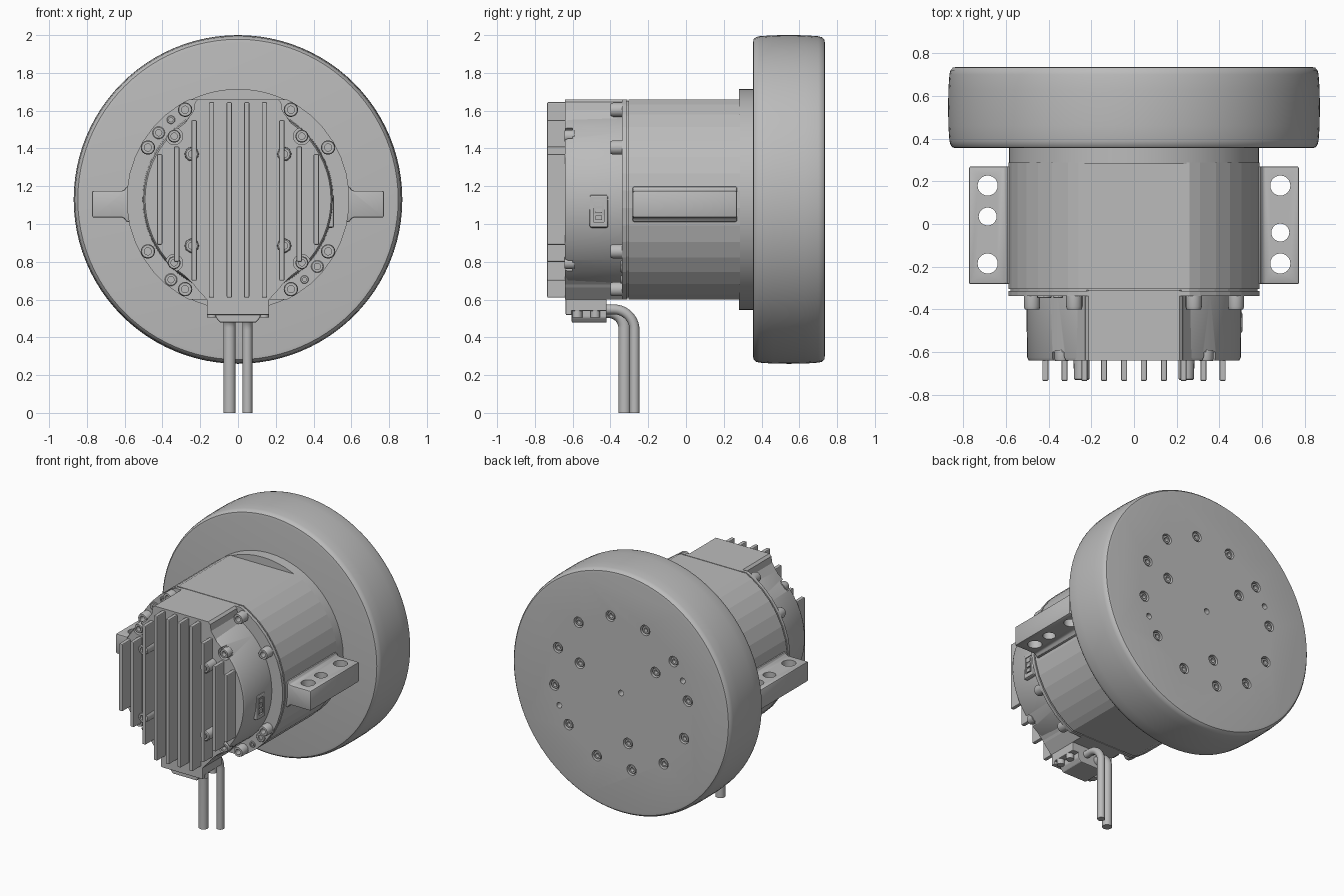
import bpy, bmesh, math
from mathutils import Matrix, Vector

if "Cube" in bpy.data.objects:
    bpy.data.objects.remove(bpy.data.objects["Cube"])

AXIS_Z = 1.13  # height of the motor and wheel axis

grey = bpy.data.materials.new("machined_grey")
grey.use_nodes = True
grey.diffuse_color = (0.5, 0.5, 0.5, 1)
grey.node_tree.nodes["Principled BSDF"].inputs["Base Color"].default_value = grey.diffuse_color


def activate(ob):
    bpy.ops.object.select_all(action="DESELECT")
    ob.select_set(True)
    bpy.context.view_layer.objects.active = ob


def smooth(ob, degrees=35):
    activate(ob)
    bpy.ops.object.shade_smooth_by_angle(angle=math.radians(degrees))


def finish(name, bm, bevel=0.0, smoothed=False):
    bmesh.ops.recalc_face_normals(bm, faces=bm.faces)
    mesh = bpy.data.meshes.new(name)
    bm.to_mesh(mesh)
    bm.free()
    mesh.materials.append(grey)
    ob = bpy.data.objects.new(name, mesh)
    bpy.context.collection.objects.link(ob)
    if bevel:
        mod = ob.modifiers.new("edge_rounding", "BEVEL")
        mod.width, mod.segments = bevel, 2
        mod.limit_method, mod.angle_limit = "ANGLE", math.radians(40)
        activate(ob)
        bpy.ops.object.modifier_apply(modifier=mod.name)
    if smoothed:
        smooth(ob)
    return ob


def lathe(bm, profile, segs=32, x=0.0, z=AXIS_Z):
    """Turn (radius, y) points around an axis parallel to y."""
    turn = [i * math.tau / segs for i in range(segs)]
    rings = [[bm.verts.new((x + r * math.cos(a), y, z + r * math.sin(a))) for a in turn]
             for r, y in profile]
    for a, b in zip(rings, rings[1:]):
        for i in range(segs):
            j = (i + 1) % segs
            bm.faces.new((a[i], a[j], b[j], b[i]))
    bm.faces.new(rings[0])
    bm.faces.new(rings[-1])


def prism(bm, outline, y0, y1):
    """Extrude an (x, z) outline along y."""
    a, b = ([bm.verts.new((x, y, z)) for x, z in outline] for y in (y0, y1))
    bm.faces.new(a)
    bm.faces.new(b)
    for i in range(len(a)):
        j = (i + 1) % len(a)
        bm.faces.new((a[i], a[j], b[j], b[i]))


def box(bm, lo, hi):
    prism(bm, [(lo[0], lo[2]), (hi[0], lo[2]), (hi[0], hi[2]), (lo[0], hi[2])], lo[1], hi[1])


def upright(bm, x, y, z0, z1, r, segs=24):
    bmesh.ops.create_cone(bm, cap_ends=True, segments=segs, radius1=r, radius2=r, depth=z1 - z0,
                          matrix=Matrix.Translation((x, y, (z0 + z1) / 2)))


def screw(bm, x, z, base, top, r):
    """Socket head screw lying along y, from base to top."""
    h = top - base
    lathe(bm, [(r, base), (r, base + .8 * h), (.88 * r, top), (.5 * r, top),
               (.5 * r, base + .4 * h)], 18, x, z)


def cut(ob, bm):
    tool = finish("cutter", bm)
    tool.hide_render = True
    mod = ob.modifiers.new("holes", "BOOLEAN")
    mod.operation, mod.object, mod.solver = "DIFFERENCE", tool, "EXACT"
    activate(ob)
    bpy.ops.object.modifier_apply(modifier=mod.name)
    bpy.data.objects.remove(tool)


def flatted(r, flat=0.53, segs=40):
    """Circle with its top and bottom cut flat."""
    pts = []
    for i in range(segs):
        a = (i + .5) * math.tau / segs
        pts.append((r * math.cos(a), r * math.sin(a)))
    start = math.asin(flat / r)
    pts = [p for p in pts if abs(p[1]) < flat]
    pts += [(r * math.cos(a), r * math.sin(a))
            for a in (start, math.pi - start, math.pi + start, -start)]
    pts.sort(key=lambda p: math.atan2(p[1], p[0]))
    return [(x, AXIS_Z + z) for x, z in pts]


# Wheel with slightly crowned tread
bm = bmesh.new()
lathe(bm, [(.83, .355), (.848, .358), (.859, .37), (.864, .39), (.869, .46), (.87, .545),
           (.869, .63), (.864, .7), (.859, .72), (.848, .732), (.83, .735)], 96)
wheel = finish("wheel", bm)

# Wheel bolts in counterbores: outer circle of twelve, inner three
bolts = [(.535, 21 + 30 * i) for i in range(12)] + [(.35, 21 + 120 * i) for i in range(3)]
pins = [(.535, 156), (.535, 336), (0, 0)]
bores, heads = bmesh.new(), bmesh.new()
for r, deg in bolts + pins:
    x, z = r * math.cos(math.radians(deg)), AXIS_Z + r * math.sin(math.radians(deg))
    is_bolt = (r, deg) in bolts
    size = .037 if is_bolt else .02
    lathe(bores, [(size, .69), (size, .76)], 20, x, z)
    if is_bolt:
        screw(heads, x, z, .685, .728, .03)
cut(wheel, bores)
smooth(wheel)
finish("wheel_bolts", heads, smoothed=True)

# Gearbox flange behind the body
bm = bmesh.new()
lathe(bm, [(.585, .28), (.585, .36)], 64)
finish("gearbox_flange", bm, smoothed=True)

# Motor body with flat top and bottom, seam groove and front lip
for name, r, flat, y0, y1 in (("motor_body", .59, .53, -.305, .287),
                              ("body_seam", .58, .52, -.32, -.3),
                              ("front_lip", .59, .53, -.338, -.314)):
    bm = bmesh.new()
    prism(bm, flatted(r, flat), y0, y1)
    finish(name, bm)

# Round front housing with corner pockets
bm = bmesh.new()
lathe(bm, [(.505, -.33), (.5, -.625), (.492, -.64)], 64)
housing = finish("front_housing", bm)
pockets, heads = bmesh.new(), bmesh.new()
for sx in (-1, 1):
    for sz in (-1, 1):
        x, z = sx * .338, AXIS_Z + sz * .335
        lathe(pockets, [(.045, -.6), (.045, -.7)], 20, x, z)
        screw(heads, x, z, -.59, -.642, .034)
cut(housing, pockets)
smooth(housing)

# Central heat sink block
half = [(.212, 1.66), (.228, 1.645), (.235, 1.6), (.28, 1.535),
        (.28, .725), (.235, .68), (.225, .665), (.165, .6)]
bm = bmesh.new()
prism(bm, half + [(-x, z) for x, z in reversed(half)], -.64, -.31)
finish("heat_sink_block", bm)

# Cooling fins and the bosses that interrupt some of them
bm = bmesh.new()
for x, z0, z1 in ((.046, .61, 1.645), (.14, .61, 1.645), (.232, .7, 1.55),
                  (.325, .8, 1.41), (.415, .89, 1.37)):
    for s in (-1, 1):
        box(bm, (s * x - .014, -.735, z0), (s * x + .014, -.63, z1))
finish("cooling_fins", bm, bevel=.006)
bosses = bmesh.new()
for sx in (-1, 1):
    for z in (.885, 1.37):
        lathe(bosses, [(.038, -.63), (.036, -.725), (.03, -.73), (.018, -.73), (.018, -.7)],
              18, sx * .245, z)
finish("fin_bosses", bosses, smoothed=True)

# Screws around the front lip
for sx in (-1, 1):
    for sz in (-1, 1):
        for x, z in ((.28, .475), (.477, .275)):
            screw(heads, sx * x, AXIS_Z + sz * z, -.33, -.4, .038)
for x, z, r in ((-.42, 1.483, .033), (.42, .775, .033), (-.355, .705, .033),
                (-.355, 1.552, .022), (.352, .706, .022)):
    screw(heads, x, z, -.33, -.347, r)
finish("housing_screws", heads, smoothed=True)

# Side mounting brackets with vertical holes
for s, name, middle in ((-1, "right_bracket", .035), (1, "left_bracket", -.04)):
    bm = bmesh.new()
    prism(bm, [(s * x, z) for x, z in ((.55, 1.2), (.593, 1.198), (.6, 1.182), (.615, 1.176),
                                       (.772, 1.176), (.772, 1.034), (.615, 1.034),
                                       (.6, 1.028), (.593, 1.012), (.55, 1.01))], -.282, .27)
    bracket = finish(name, bm, bevel=.01)
    holes = bmesh.new()
    for y, r in ((.18, .047), (middle, .042), (-.185, .047)):
        upright(holes, s * .685, y, .9, 1.3, r)
    cut(bracket, holes)
    smooth(bracket, 30)

# Connector on the left side
bm = bmesh.new()
box(bm, (.46, -.51, .98), (.508, -.412, 1.155))
connector = finish("connector_plate", bm, bevel=.01)
sockets = bmesh.new()
box(sockets, (.496, -.49, 1.01), (.53, -.435, 1.13))
cut(connector, sockets)
bm = bmesh.new()
for z in (1.033, 1.07, 1.107):
    box(bm, (.48, -.48, z - .013), (.506, -.446, z + .013))
finish("connector_pins", bm)

# Cable gland under the housing
bm = bmesh.new()
box(bm, (-.165, -.637, .54), (.165, -.42, .61))
box(bm, (-.165, -.637, .518), (.165, -.605, .592))
finish("gland_plate", bm, bevel=.006)
bm = bmesh.new()
prism(bm, [(-.118, .56), (-.118, .505), (-.095, .478), (.095, .478), (.118, .505), (.118, .56)],
      -.605, -.42)
finish("gland_cover", bm, bevel=.006)
bm = bmesh.new()
for x in (-.138, .138):
    for y in (-.575, -.48):
        upright(bm, x, y, .505, .545, .026, 18)
finish("gland_screws", bm, smoothed=True)

# Cables bending down to the ground
for name, x, y, z, r, bend in (("thick_cable", -.045, -.325, .535, .033, .085),
                               ("thin_cable", .05, -.272, .548, .026, .11)):
    path = [Vector((x, -.45, z))]
    for i in range(11):
        a = math.pi / 2 * (1 - i / 10)
        path.append(Vector((x, y - bend + bend * math.cos(a), z - bend + bend * math.sin(a))))
    path.append(Vector((x, y, 0)))
    curve = bpy.data.curves.new(name, "CURVE")
    curve.dimensions, curve.bevel_depth, curve.bevel_resolution = "3D", r, 4
    curve.use_fill_caps = True
    spline = curve.splines.new("POLY")
    spline.points.add(len(path) - 1)
    for point, co in zip(spline.points, path):
        point.co = (*co, 1)
    curve.materials.append(grey)
    cable = bpy.data.objects.new(name, curve)
    bpy.context.collection.objects.link(cable)
    activate(cable)
    bpy.ops.object.convert(target="MESH")
    smooth(bpy.context.view_layer.objects.active, 40)
